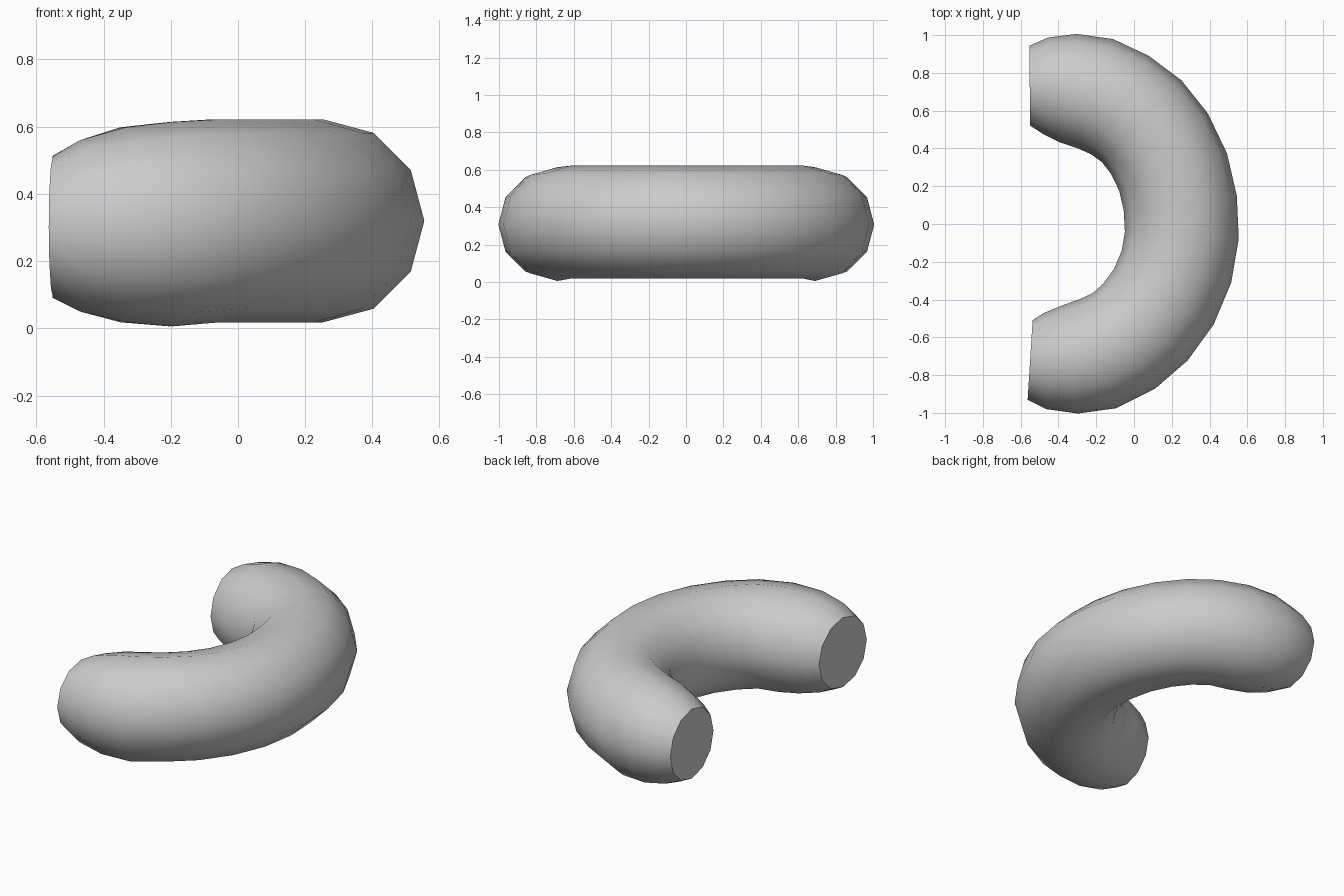
import bpy, bmesh, math
from mathutils import Vector

cube = bpy.data.objects.get("Cube")
if cube:
    bpy.data.objects.remove(cube, do_unlink=True)

SIDES = 12

# Centre line of the bent tube, from the back tip round to the front tip
path = [(-.552, .732), (-.47, .733), (-.35, .72), (-.205, .69), (-.075, .63),
        (.04, .545), (.135, .425), (.207, .275), (.245, .11), (.253, -.06),
        (.225, -.225), (.158, -.385), (.06, -.52), (-.055, -.62),
        (-.195, -.688), (-.335, -.716), (-.47, -.725), (-.55, -.72)]
tip_radii = [.211, .255, .29, .304]   # taper towards each tip
tip_heights = [.302, .305, .308, .31]  # slight rise towards the middle

mat = bpy.data.materials.new("plain grey")
mat.use_nodes = True
grey = (.6, .6, .6, 1)
mat.diffuse_color = grey
mat.node_tree.nodes["Principled BSDF"].inputs["Base Color"].default_value = grey

# Sweep a round section along the centre line
bm = bmesh.new()
rings = []
last = len(path) - 1
for i, (x, y) in enumerate(path):
    before, after = Vector(path[max(i - 1, 0)]), Vector(path[min(i + 1, last)])
    tangent = (after - before).normalized()
    outward = Vector((-tangent.y, tangent.x, 0))
    from_tip = min(i, last - i)
    radius = tip_radii[from_tip] if from_tip < len(tip_radii) else .302
    height = tip_heights[from_tip] if from_tip < len(tip_heights) else .32
    ring = []
    for k in range(SIDES):
        a = math.tau * k / SIDES
        offset = outward * math.cos(a) + Vector((0, 0, math.sin(a)))
        ring.append(bm.verts.new(Vector((x, y, height)) + offset * radius))
    rings.append(ring)

for a, b in zip(rings, rings[1:]):
    for k in range(SIDES):
        n = (k + 1) % SIDES
        bm.faces.new((a[k], a[n], b[n], b[k]))

# Flat end caps
bm.faces.new(rings[0])
bm.faces.new(rings[-1])
bmesh.ops.recalc_face_normals(bm, faces=bm.faces)

mesh = bpy.data.meshes.new("curved_tube")
bm.to_mesh(mesh)
bm.free()
mesh.materials.append(mat)
tube = bpy.data.objects.new("curved_tube", mesh)
bpy.context.collection.objects.link(tube)

bpy.ops.object.select_all(action="DESELECT")
tube.select_set(True)
bpy.context.view_layer.objects.active = tube
bpy.ops.object.shade_smooth_by_angle(angle=math.radians(40))
